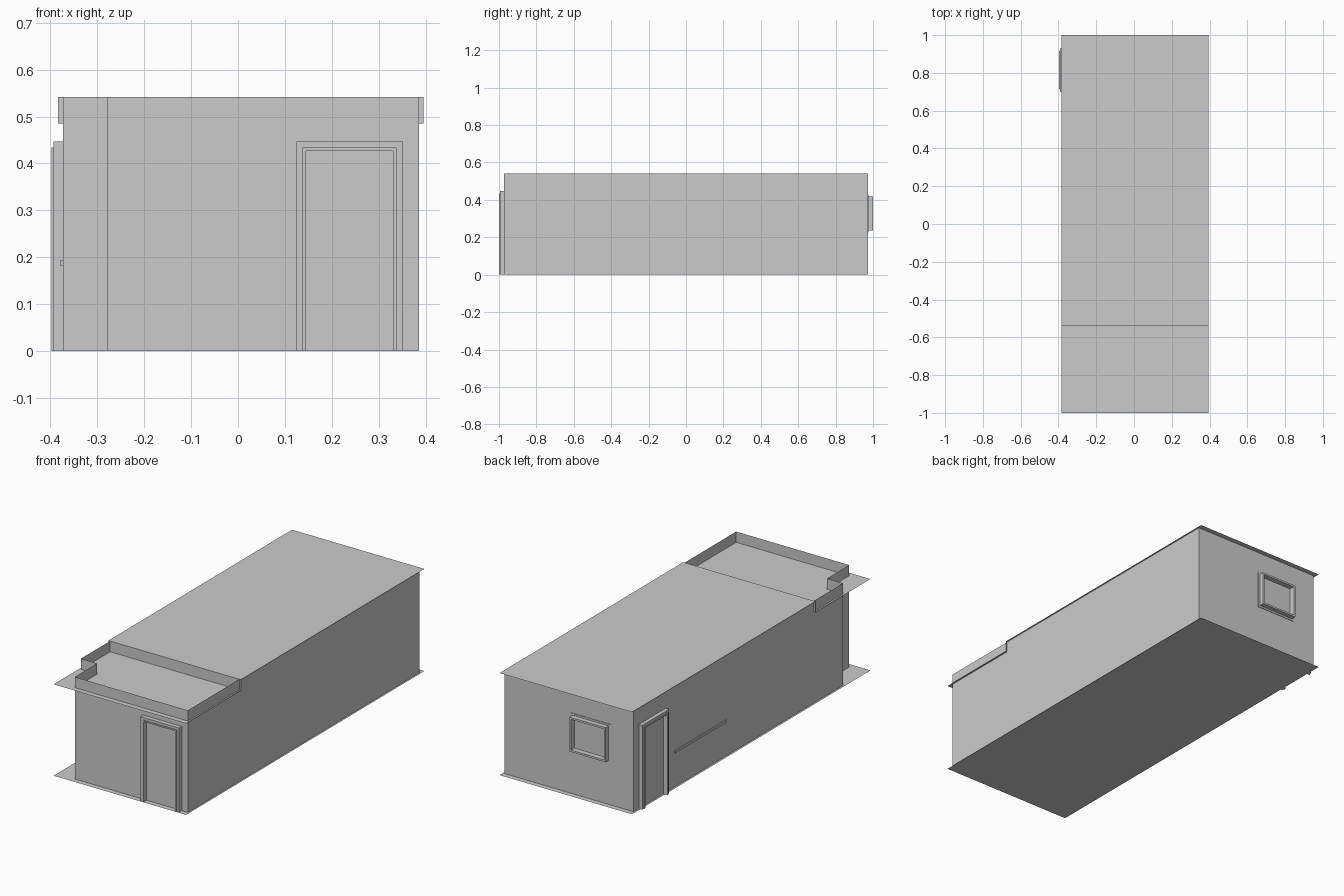
import bpy, bmesh

if "Cube" in bpy.data.objects:
    bpy.data.objects.remove(bpy.data.objects["Cube"])

X0, X1, Y = -0.373, 0.386, 0.972        # wall lines
PX0, PX1 = -0.383, 0.395                # slab edges in x
TOP, LOW, STEP = 0.542, 0.485, -0.54    # roof heights and step position


def obj_from(bm, name):
    me = bpy.data.meshes.new(name)
    bm.to_mesh(me)
    bm.free()
    ob = bpy.data.objects.new(name, me)
    bpy.context.collection.objects.link(ob)
    return ob


def sheet(name, pts):
    bm = bmesh.new()
    bm.faces.new([bm.verts.new(p) for p in pts])
    return obj_from(bm, name)


def plate(name, y0, y1, z):
    return sheet(name, [(PX0, y0, z), (PX1, y0, z), (PX1, y1, z), (PX0, y1, z)])


def boxes(name, specs, place):
    """Boxes given as u0,u1,d0,d1,z0,z1 (along wall, outward, up)."""
    bm = bmesh.new()
    for u0, u1, d0, d1, z0, z1 in specs:
        vs = bmesh.ops.create_cube(bm, size=1)["verts"]
        for v in vs:
            u = u0 if v.co.x < 0 else u1
            d = d0 if v.co.y < 0 else d1
            z = z0 if v.co.z < 0 else z1
            v.co = place(u, d, z)
    bmesh.ops.recalc_face_normals(bm, faces=bm.faces)
    return obj_from(bm, name)


def ring(u0, u1, z0, z1, t, d0, d1, sill):
    """Two jambs, a head and optionally a sill."""
    zb = z0 + t if sill else z0
    parts = [(u0, u0 + t, d0, d1, z0, z1), (u1 - t, u1, d0, d1, z0, z1),
             (u0 + t, u1 - t, d0, d1, z1 - t, z1)]
    if sill:
        parts.append((u0 + t, u1 - t, d0, d1, z0, zb))
    return parts


def front(u, d, z): return (u, -Y - d, z)
def left(u, d, z): return (X0 - d, u, z)
def back(u, d, z): return (u, Y + d, z)


# Outer walls with the recessed front-left corner, rising as the parapet
outline = [(X0, -0.785), (-0.278, -0.785), (-0.278, -Y), (X1, -Y), (X1, Y), (X0, Y)]
bm = bmesh.new()
lo = [bm.verts.new((x, y, 0)) for x, y in outline]
hi = [bm.verts.new((x, y, TOP)) for x, y in outline]
for i in range(len(outline)):
    j = (i + 1) % len(outline)
    bm.faces.new((lo[i], lo[j], hi[j], hi[i]))
obj_from(bm, "outer_walls")

# Floor, low front roof, main roof and the step between them
plate("floor_slab", -1, 1, 0)
plate("low_roof", -1, STEP, LOW)
plate("main_roof", STEP, 1, TOP)
sheet("roof_step", [(PX0, STEP, LOW), (PX1, STEP, LOW), (PX1, STEP, TOP), (PX0, STEP, TOP)])

# Door frames: casing plus a raised inner lip
for name, c, place, depth in (("front_door", 0.2375, front, 0.023),
                              ("left_door", 0.815, left, 0.020)):
    boxes(name + "_casing", ring(c - 0.113, c + 0.113, 0, 0.447, 0.013, 0, depth, False), place)
    boxes(name + "_lip", ring(c - 0.100, c + 0.100, 0, 0.434, 0.007, 0, depth + 0.004, False), place)

# Back window frame with a thin flange against the wall
boxes("window_flange", ring(-0.238, -0.005, 0.225, 0.428, 0.01, 0, 0.003, True), back)
boxes("window_frame", ring(-0.228, -0.015, 0.235, 0.418, 0.01, 0, 0.028, True), back)

# Rail on the left wall
boxes("wall_rail", [(0.20, 0.63, 0, 0.005, 0.181, 0.194)], left)
